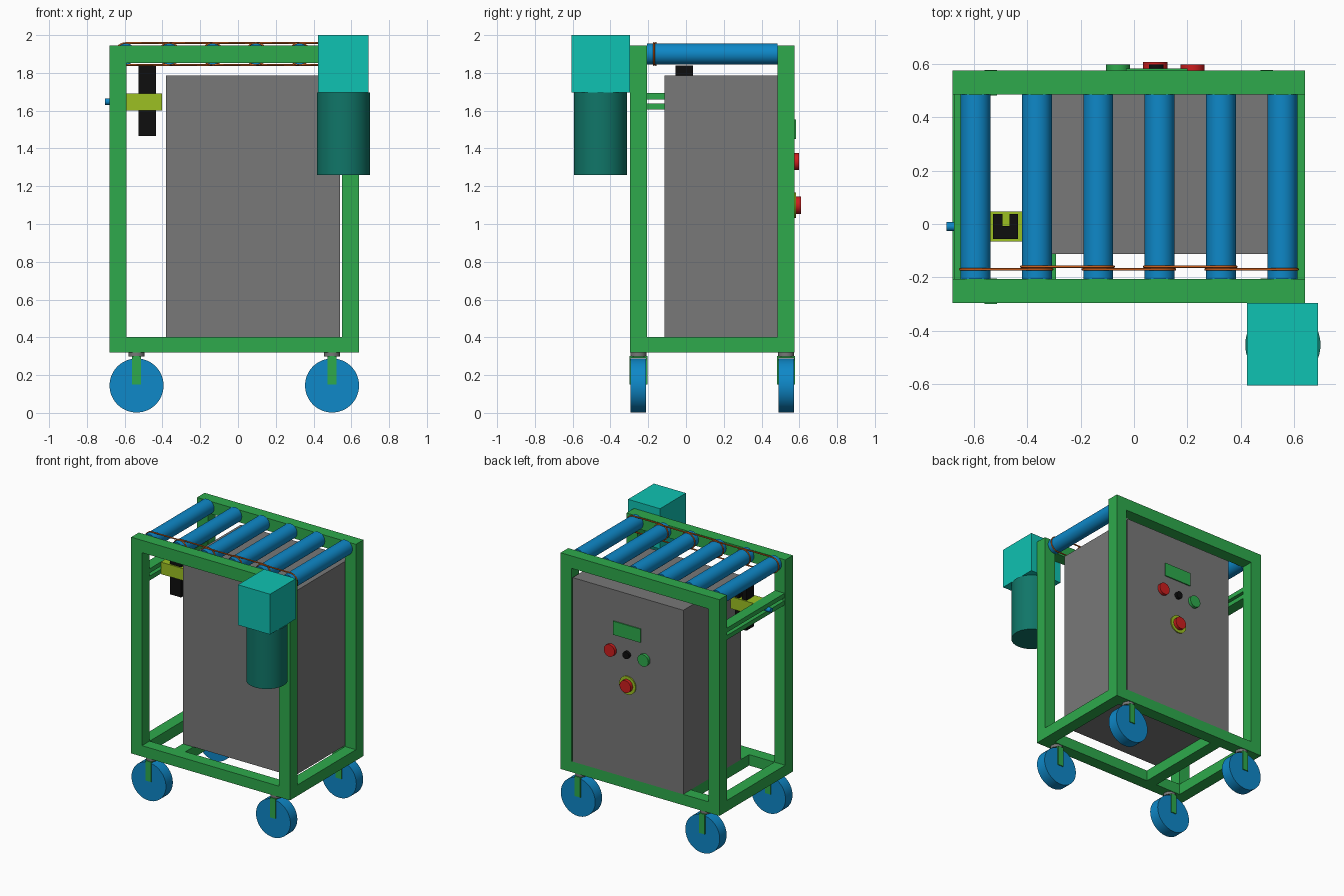
import bpy, bmesh, math
from mathutils import Matrix, Vector

if "Cube" in bpy.data.objects:
    bpy.data.objects.remove(bpy.data.objects["Cube"])


def material(name, r, g, b):
    lin = [(c / 255 / 12.92) if c < 11 else ((c / 255 + 0.055) / 1.055) ** 2.4 for c in (r, g, b)]
    m = bpy.data.materials.new(name)
    m.diffuse_color = (*lin, 1)
    m.use_nodes = True
    m.node_tree.nodes["Principled BSDF"].inputs["Base Color"].default_value = m.diffuse_color
    return m


GREEN = material("frame green", 46, 170, 76)
BLUE = material("roller blue", 14, 136, 200)
TURQ = material("gearbox turquoise", 15, 194, 178)
TEAL = material("motor teal", 16, 118, 104)
GREY = material("cabinet grey", 120, 120, 120)
BLACK = material("post black", 14, 14, 14)
LIME = material("clamp lime", 156, 192, 34)
ORANGE = material("belt orange", 205, 95, 28)
RED = material("button red", 205, 30, 30)


def finish(name, bm, mat):
    me = bpy.data.meshes.new(name)
    bm.to_mesh(me)
    bm.free()
    me.materials.append(mat)
    ob = bpy.data.objects.new(name, me)
    bpy.context.collection.objects.link(ob)
    return ob


def boxes(name, mat, *extents):
    """One object from boxes given as (x0, x1, y0, y1, z0, z1)."""
    bm = bmesh.new()
    for x0, x1, y0, y1, z0, z1 in extents:
        m = Matrix.Translation(((x0 + x1) / 2, (y0 + y1) / 2, (z0 + z1) / 2))
        bmesh.ops.create_cube(bm, size=1, matrix=m @ Matrix.Diagonal((x1 - x0, y1 - y0, z1 - z0, 1)))
    return finish(name, bm, mat)


def cylinder(name, mat, start, end, radius, sides=40):
    a, b = Vector(start), Vector(end)
    bm = bmesh.new()
    turn = (b - a).to_track_quat('Z', 'Y').to_matrix().to_4x4()
    bmesh.ops.create_cone(bm, cap_ends=True, segments=sides, radius1=radius, radius2=radius,
                          depth=(b - a).length, matrix=Matrix.Translation((a + b) / 2) @ turn)
    for f in bm.faces:
        f.smooth = len(f.verts) == 4
    for e in bm.edges:
        e.smooth = all(len(f.verts) == 4 for f in e.link_faces)
    return finish(name, bm, mat)


# Frame: legs and rails of square tube
X0, X1, Y0, Y1, T = -0.68, 0.64, -0.297, 0.575, 0.09
ZB, ZM, ZT = 0.32, 0.402, 1.945
for x, side in ((X0, "left"), (X1 - T, "right")):
    for y, end in ((Y0, "front"), (Y1 - T, "back")):
        boxes(f"{end}_{side}_leg", GREEN, (x, x + T, y, y + T, ZB, ZT))
    boxes(f"{side}_bottom_rail", GREEN, (x, x + T, Y0 + T, Y1 - T, ZB, ZM))
for y, end in ((Y0, "front"), (Y1 - T, "back")):
    boxes(f"{end}_bottom_rail", GREEN, (X0 + T, X1 - T, y, y + T, ZB, ZM))
    boxes(f"{end}_top_rail", GREEN, (X0 + T, X1 - T, y, y + T, 1.852, ZT))
boxes("cabinet_cross_beam", GREEN, (-0.38, -0.292, Y0 + T, Y1 - T, ZB, ZM))

# Pair of slot rails carrying the sensor clamp
for z, label in ((1.605, "lower"), (1.66, "upper")):
    boxes(f"{label}_slot_rail", GREEN, (-0.675, -0.595, Y0 + T, Y1 - T, z, z + 0.033))

# Casters
for x in (-0.537, 0.498):
    for y in (-0.252, 0.53):
        cylinder("caster_wheel", BLUE, (x, y - 0.041, 0.145), (x, y + 0.041, 0.145), 0.143, 48)
        boxes("caster_fork", GREEN,
              (x - 0.023, x + 0.023, y - 0.048, y - 0.041, 0.15, 0.30),
              (x - 0.023, x + 0.023, y + 0.041, y + 0.048, 0.15, 0.30),
              (x - 0.023, x + 0.023, y - 0.041, y + 0.041, 0.29, 0.30))
        cylinder("caster_stem", GREY, (x, y, 0.298), (x, y, ZB), 0.042)

# Control cabinet
boxes("cabinet", GREY, (-0.38, 0.54, -0.113, Y1, ZM, 1.785))

# Conveyor rollers
RZ, RR = 1.9, 0.056
roller_x = [-0.594 + 0.23 * i for i in range(6)]
for x in roller_x:
    cylinder("roller", BLUE, (x, Y0 + T, RZ), (x, Y1 - T, RZ), RR)


# Round belts linking neighbouring rollers, side by side
def belt(xa, xb, y):
    cu = bpy.data.curves.new("drive_belt", 'CURVE')
    cu.dimensions = '3D'
    cu.bevel_depth, cu.bevel_resolution = 0.005, 1
    pts = []
    for k in range(26):
        c, first = (xb, -math.pi / 2) if k < 13 else (xa, math.pi / 2)
        t = first + math.pi * (k % 13) / 12
        pts += [c + (RR + 0.002) * math.cos(t), y, RZ + (RR + 0.002) * math.sin(t), 1]
    sp = cu.splines.new('POLY')
    sp.points.add(25)
    sp.points.foreach_set("co", pts)
    sp.use_cyclic_u = True
    cu.materials.append(ORANGE)
    bpy.context.collection.objects.link(bpy.data.objects.new("drive_belt", cu))


for i in range(5):
    belt(roller_x[i], roller_x[i + 1], -0.17 if i % 2 == 0 else -0.16)

# Drive: gearbox with hanging motor
boxes("gearbox", TURQ, (0.424, 0.69, -0.605, Y0, 1.697, 2.0))
cylinder("motor", TEAL, (0.558, -0.453, 1.26), (0.558, -0.453, 1.697), 0.141, 56)

# Slotted sensor post, its clamp and the clamp bolt
boxes("sensor_post", BLACK,
      (-0.528, -0.493, -0.056, 0.037, 1.465, 1.84),
      (-0.466, -0.434, -0.056, 0.037, 1.465, 1.84),
      (-0.493, -0.466, -0.056, -0.008, 1.465, 1.84))
boxes("sensor_clamp", LIME,
      (-0.595, -0.528, -0.066, 0.046, 1.602, 1.692),
      (-0.434, -0.402, -0.066, 0.046, 1.602, 1.692),
      (-0.528, -0.434, -0.066, -0.056, 1.602, 1.692),
      (-0.528, -0.434, 0.037, 0.046, 1.602, 1.692),
      (-0.493, -0.466, -0.008, 0.037, 1.602, 1.692))
cylinder("clamp_bolt", BLUE, (-0.703, -0.01, 1.648), (-0.595, -0.01, 1.648), 0.017, 24)

# Control panel on the back of the cabinet
boxes("display", GREEN, (-0.03, 0.2, Y1, Y1 + 0.008, 1.45, 1.552))
for name, mat, x, z, r, depth in (("stop_button", RED, 0.22, 1.33, 0.045, 0.023),
                                  ("start_button", GREEN, -0.06, 1.33, 0.045, 0.023),
                                  ("selector_knob", BLACK, 0.083, 1.33, 0.027, 0.023),
                                  ("emergency_ring", LIME, 0.08, 1.1, 0.068, 0.008),
                                  ("emergency_button", RED, 0.08, 1.1, 0.046, 0.033)):
    cylinder(name, mat, (x, Y1, z), (x, Y1 + depth, z), r)
